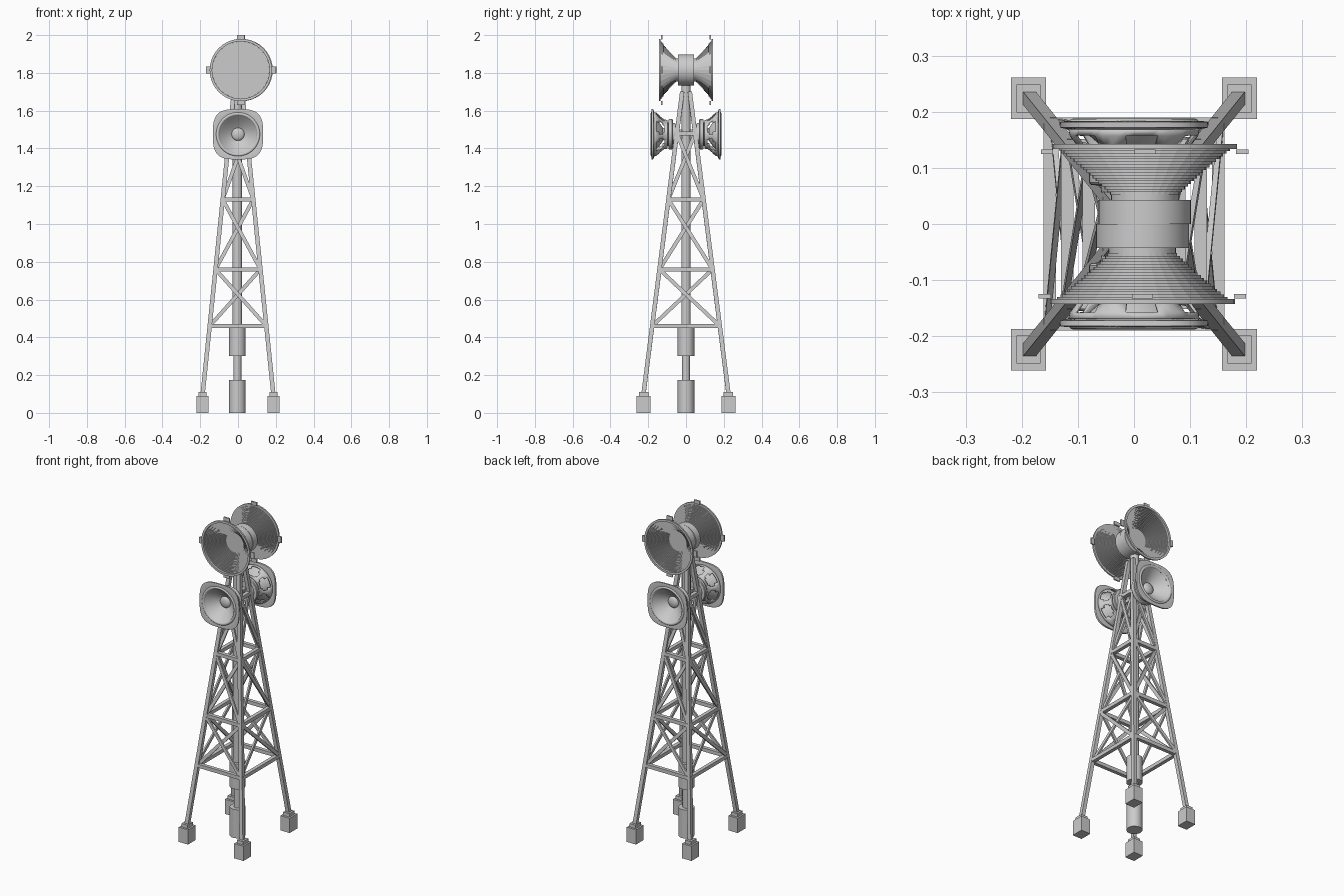
import bpy, bmesh, math
from mathutils import Vector, Matrix

if "Cube" in bpy.data.objects:
    bpy.data.objects.remove(bpy.data.objects["Cube"])


def finish(bm, name, smooth=False, thick=0):
    bmesh.ops.remove_doubles(bm, verts=bm.verts, dist=1e-5)
    bmesh.ops.recalc_face_normals(bm, faces=bm.faces)
    me = bpy.data.meshes.new(name)
    bm.to_mesh(me)
    bm.free()
    ob = bpy.data.objects.new(name, me)
    bpy.context.collection.objects.link(ob)
    if smooth:
        bpy.ops.object.select_all(action='DESELECT')
        bpy.context.view_layer.objects.active = ob
        ob.select_set(True)
        bpy.ops.object.shade_smooth_by_angle(angle=math.radians(32))
    if thick:
        m = ob.modifiers.new("thickness", 'SOLIDIFY')
        m.thickness = thick
        m.offset = 0
    return ob


def box(bm, centre, size):
    bmesh.ops.create_cube(bm, size=1, matrix=Matrix.Translation(centre) @ Matrix.Diagonal((*size, 1)))


def bar(bm, p, q, normal, w, t):
    """Flat bar from p to q, width w in the face plane, thickness t along the normal."""
    p, q = Vector(p), Vector(q)
    d = (q - p).normalized()
    side = d.cross(Vector(normal)).normalized()
    n = side.cross(d)
    rot = Matrix((side, n, d)).transposed().to_4x4()
    bmesh.ops.create_cube(bm, size=1, matrix=Matrix.Translation((p + q) / 2) @ rot
                          @ Matrix.Diagonal((w, t, (q - p).length, 1)))


def lathe(name, prof, centre, axis, seg=32, smooth=True, thick=0, skip=None):
    """Revolve (radius, distance[, roundness exponent]) about z (axis 0) or about +y / -y (axis 1 / -1)."""
    bm = bmesh.new()
    rings = []
    for p in prof:
        n = p[2] if len(p) > 2 else 2
        ring = []
        for i in range(seg):
            a = 2 * math.pi * i / seg
            c, s = math.cos(a), math.sin(a)
            r = p[0] / (abs(c) ** n + abs(s) ** n) ** (1 / n)
            v = (r * c, r * s, p[1]) if axis == 0 else (r * c, p[1] * axis, r * s)
            ring.append(bm.verts.new(Vector(v) + Vector(centre)))
        rings.append(ring)
    for k in range(len(rings) - 1):
        for i in range(seg):
            if skip and skip(k, i):
                continue
            j = (i + 1) % seg
            bm.faces.new((rings[k][i], rings[k][j], rings[k + 1][j], rings[k + 1][i]))
    for k in (0, -1):
        if prof[k][0] > 0 and len(prof[k]) > 3:
            bm.faces.new(rings[k])
    if any(p[0] == 0 for p in prof):
        bmesh.ops.dissolve_degenerate(bm, dist=1e-6, edges=bm.edges)
    return finish(bm, name, smooth, thick)


# Tapering tower outline
def corner(z, sx, sy):
    return Vector((sx * (0.187 - (z - 0.1) * 0.103), sy * (0.225 - (z - 0.1) * 0.128), z))


# Feet and legs
corners = [(-1, -1), (1, -1), (1, 1), (-1, 1)]
bm = bmesh.new()
for sx, sy in corners:
    box(bm, (sx * 0.188, sy * 0.224, 0.045), (0.063, 0.074, 0.09))
    box(bm, (sx * 0.188, sy * 0.224, 0.1), (0.042, 0.05, 0.022))
finish(bm, "foot_blocks")

bm = bmesh.new()
for sx, sy in corners:
    bar(bm, corner(0.1, sx, sy), corner(1.7, sx, sy), (0, 1, 0), 0.023, 0.023)
finish(bm, "tower_legs")

# Horizontal rings and crossed braces on all four sides
levels = [0.46, 0.76, 1.13, 1.48]
rails, braces = bmesh.new(), bmesh.new()
for i in range(4):
    a, b = corners[i], corners[(i + 1) % 4]
    normal = Vector((a[0] + b[0], a[1] + b[1], 0)).normalized()
    for z in levels:
        bar(rails, corner(z, *a), corner(z, *b), normal, 0.022, 0.022)
    for z0, z1 in zip(levels, levels[1:]):
        for k, (p, q) in enumerate(((a, b), (b, a))):
            off = normal * (0.005 if k else -0.005)
            bar(braces, corner(z0, *p) + off, corner(z1, *q) + off, normal, 0.02, 0.01)
finish(rails, "tower_rails")
finish(braces, "tower_cross_braces")

# Central mast with thicker sleeves
lathe("central_mast", [(0, 0), (0.044, 0), (0.044, 0.175), (0.021, 0.175), (0.021, 0.3), (0.044, 0.3),
                       (0.044, 0.455), (0.025, 0.455), (0.025, 1.74), (0, 1.74)], (-0.003, 0, 0), 0, 24)

# Two stepped horns, back to back on a round hub
HZ = 1.815
for s, tag in ((-1, "front"), (1, "back")):
    cx = 0.017 + 0.002 * s
    lathe(tag + "_horn_hub", [(0, 0), (0.083, 0), (0.083, 0.043), (0.06, 0.043), (0.06, 0.052), (0, 0.052)],
          (cx, 0, HZ), s, 32)
    prof = [(0, 0.052)]
    steps = 17
    for k in range(steps):
        t = k / (steps - 1)
        r = 0.062 + 0.078 * t + 0.012 * t ** 2
        y = 0.052 + 0.083 * k / steps
        prof += [(r, y), (r, y + 0.083 / steps)]
    lathe(tag + "_horn", prof, (cx, 0, HZ), s, 32, smooth=False)
    lathe(tag + "_horn_rim", [(0.152, 0.134), (0.165, 0.134), (0.165, 0.143), (0.152, 0.143), (0.152, 0.134)],
          (cx, 0, HZ), s, 40)
    bm = bmesh.new()
    for dx, dz in ((1, 0), (-1, 0), (0, 1), (0, -1)):
        box(bm, (cx + dx * 0.174, s * 0.129, HZ + dz * 0.174),
            (0.022 if dx else 0.038, 0.008, 0.022 if dz else 0.038))
    finish(bm, tag + "_horn_clips")

# Two lower cone speakers
SZ = 1.475
for s, tag in ((-1, "front"), (1, "back")):
    c = (0, 0, SZ)
    # squarish mounting frame
    lathe(tag + "_speaker_frame", [(0.106, 0.17), (0.115, 0.168), (0.132, 0.172, 3.3), (0.133, 0.182, 3.3),
                                   (0.118, 0.184), (0.106, 0.18), (0.106, 0.17)], c, s, 64)
    # rolled edge, cone and dust cap
    roll = [(0.108 - 0.009 * math.cos(math.pi * k / 6), 0.179 + 0.009 * math.sin(math.pi * k / 6))
            for k in range(6, -1, -1)]
    roll.reverse()
    roll = roll[::-1]
    cap = [(0.034 * math.cos(math.pi * k / 10), 0.122 + 0.015 * math.sin(math.pi * k / 10)) for k in range(5)]
    lathe(tag + "_speaker_cone", roll[::1] , c, s, 48)
    lathe(tag + "_speaker_diaphragm", [(0.1, 0.178), (0.08, 0.158), (0.055, 0.136), (0.034, 0.122)], c, s, 48)
    lathe(tag + "_speaker_dust_cap", cap + [(0, 0.137)], c, s, 48)
    # basket with six windows
    lathe(tag + "_speaker_basket", [(0.115, 0.17), (0.112, 0.158), (0.1, 0.142), (0.082, 0.122),
                                    (0.076, 0.114), (0.074, 0.1), (0.05, 0.1)], c, s, 48, thick=0.005,
          skip=lambda k, i: (k == 2 and i % 8 < 6) or (k in (1, 3) and 0 < i % 8 < 5))
    # magnet and back plate
    lathe(tag + "_speaker_magnet", [(0, 0.1), (0.062, 0.1), (0.062, 0.094), (0.078, 0.092), (0.08, 0.088),
                                    (0.08, 0.074), (0.077, 0.07), (0.06, 0.068), (0.058, 0.055), (0, 0.055)],
          c, s, 40)
    # arm joining the speaker to the mast
    bm = bmesh.new()
    box(bm, (0, s * 0.04, SZ), (0.04, 0.04, 0.05))
    finish(bm, tag + "_speaker_arm")
